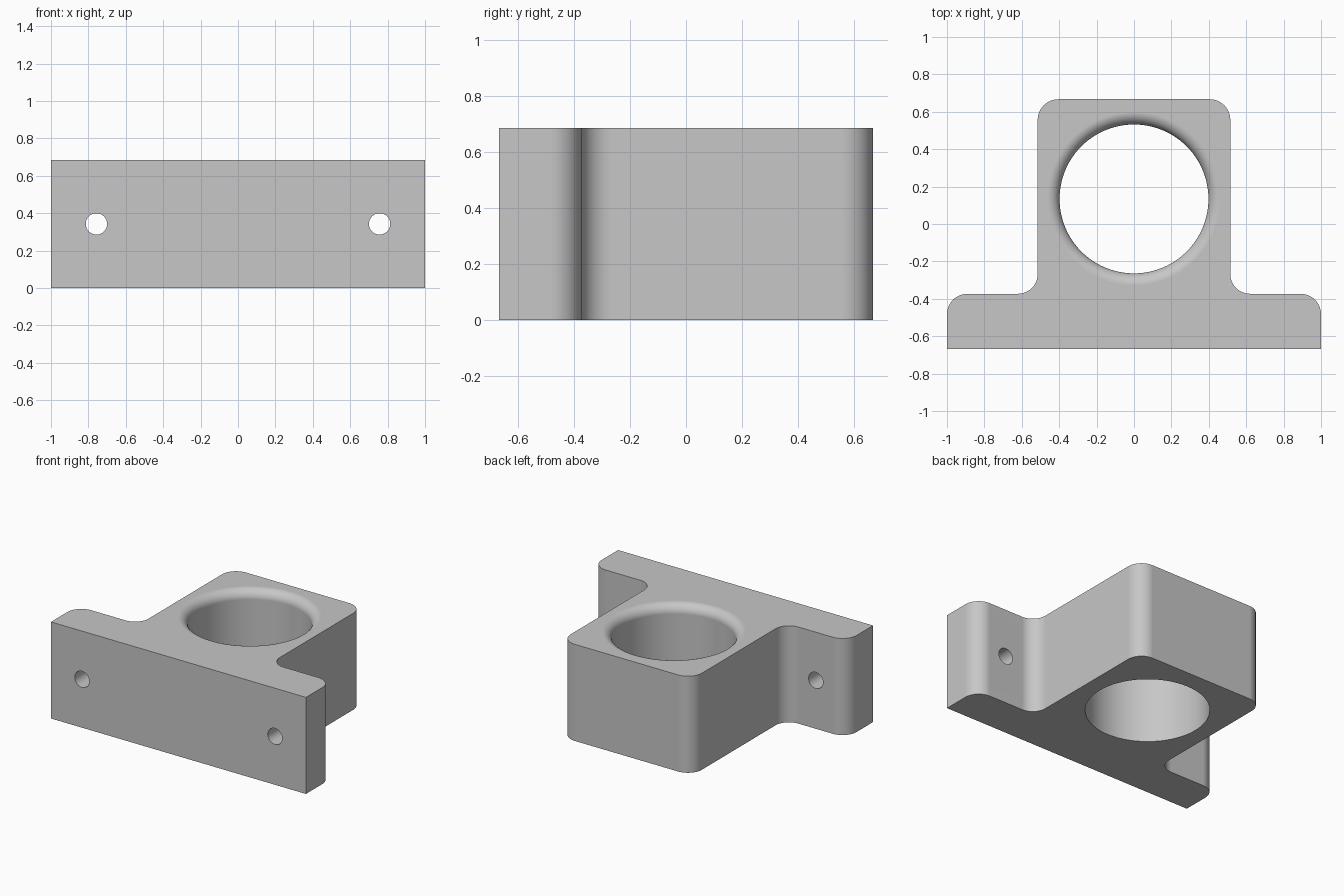
import bpy, bmesh, math
from mathutils import Matrix, Vector

cube = bpy.data.objects.get("Cube")
if cube:
    bpy.data.objects.remove(cube, do_unlink=True)

HEIGHT = 0.685          # height of the whole block
BORE_Y, BORE_R, BORE_FILLET = 0.134, 0.398, 0.065
SCREW_X, SCREW_Z, SCREW_R = 0.757, 0.343, 0.057

grey = bpy.data.materials.new("plain grey")
grey.use_nodes = True
colour = (0.57, 0.57, 0.57, 1)
grey.diffuse_color = colour
grey.node_tree.nodes["Principled BSDF"].inputs["Base Color"].default_value = colour


def make_object(name, bm):
    bmesh.ops.recalc_face_normals(bm, faces=bm.faces)
    mesh = bpy.data.meshes.new(name)
    bm.to_mesh(mesh)
    bm.free()
    mesh.materials.append(grey)
    obj = bpy.data.objects.new(name, mesh)
    bpy.context.collection.objects.link(obj)
    return obj


def rounded(corners, steps=12):
    """Outline through (x, y, radius) corners, with an arc at each one."""
    points = []
    for i, (x, y, r) in enumerate(corners):
        p = Vector((x, y))
        if r == 0:
            points.append(p)
            continue
        a = (Vector(corners[i - 1][:2]) - p).normalized() * r
        b = (Vector(corners[(i + 1) % len(corners)][:2]) - p).normalized() * r
        for k in range(steps + 1):
            t = math.pi / 2 * k / steps
            points.append(p + a * (1 - math.sin(t)) + b * (1 - math.cos(t)))
    return points


# T-shaped block: mounting flange in front, bearing housing behind
half = [(1, -0.667, 0), (1, -0.373, 0.11), (0.515, -0.373, 0.105), (0.515, 0.667, 0.11)]
outline = rounded(half + [(-x, y, r) for x, y, r in reversed(half)])
bm = bmesh.new()
base = bm.faces.new([bm.verts.new((p.x, p.y, 0)) for p in outline])
top = bmesh.ops.extrude_face_region(bm, geom=[base])["geom"]
bmesh.ops.translate(bm, vec=(0, 0, HEIGHT),
                    verts=[v for v in top if isinstance(v, bmesh.types.BMVert)])
block = make_object("mounting_block", bm)

# Bore cutter: turned profile with a rounded upper rim
profile = [(0, -0.1), (BORE_R, -0.1)]
for k in range(11):
    t = math.pi / 2 * k / 10
    profile.append((BORE_R + BORE_FILLET * (1 - math.cos(t)),
                    HEIGHT - BORE_FILLET * (1 - math.sin(t))))
profile += [(BORE_R + BORE_FILLET, HEIGHT + 0.1), (0, HEIGHT + 0.1)]
bm = bmesh.new()
verts = [bm.verts.new((r, BORE_Y, z)) for r, z in profile]
edges = [bm.edges.new(pair) for pair in zip(verts, verts[1:])]
bmesh.ops.spin(bm, geom=verts + edges, cent=(0, BORE_Y, 0), axis=(0, 0, 1),
               angle=math.tau, steps=96)
bmesh.ops.remove_doubles(bm, verts=bm.verts, dist=1e-5)
cutters = [make_object("bore_cutter", bm)]

# Screw hole cutters through the flange
for side, x in (("left", SCREW_X), ("right", -SCREW_X)):
    bm = bmesh.new()
    bmesh.ops.create_cone(bm, cap_ends=True, segments=40, radius1=SCREW_R,
                          radius2=SCREW_R, depth=0.6,
                          matrix=Matrix.Translation((x, -0.52, SCREW_Z))
                          @ Matrix.Rotation(math.pi / 2, 4, "X"))
    cutters.append(make_object(side + "_screw_hole_cutter", bm))

# Cut the holes, then drop the cutters
bpy.ops.object.select_all(action="DESELECT")
block.select_set(True)
bpy.context.view_layer.objects.active = block
for cutter in cutters:
    cutter.hide_render = True
    cut = block.modifiers.new(cutter.name, "BOOLEAN")
    cut.operation, cut.solver, cut.object = "DIFFERENCE", "EXACT", cutter
    bpy.ops.object.modifier_apply(modifier=cut.name)
    bpy.data.objects.remove(cutter, do_unlink=True)

# Smooth fillets and bores, crisp edges, flat large faces
bpy.ops.object.shade_smooth_by_angle(angle=math.radians(30))
flat = block.modifiers.new("flat_faces", "WEIGHTED_NORMAL")
flat.keep_sharp = True
